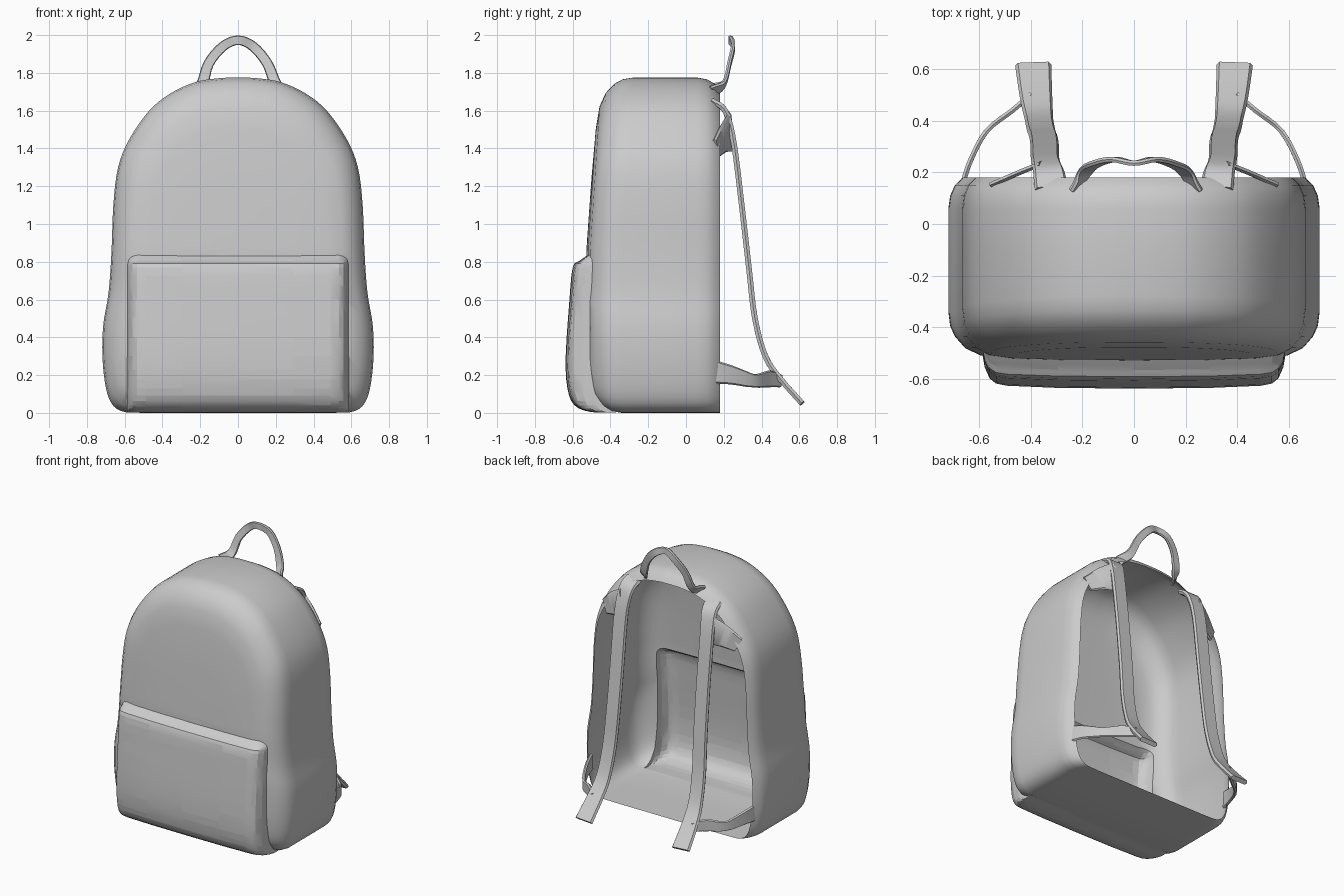
import bpy, bmesh
from mathutils import Vector

if "Cube" in bpy.data.objects:
    bpy.data.objects.remove(bpy.data.objects["Cube"])


def spline(pts, n=4):
    """Catmull-Rom points through pts."""
    p = [Vector(q) for q in pts]
    p = [2 * p[0] - p[1]] + p + [2 * p[-1] - p[-2]]
    out = []
    for i in range(1, len(p) - 2):
        a, b, c, d = p[i - 1:i + 3]
        for k in range(n):
            t = k / n
            out.append(0.5 * (2 * b + (c - a) * t + (2 * a - 5 * b + 4 * c - d) * t * t
                              + (3 * b - a - 3 * c + d) * t ** 3))
    return out + [p[-2]]


def smooth(ob, angle=0.7):
    bpy.ops.object.select_all(action='DESELECT')
    ob.select_set(True)
    bpy.context.view_layer.objects.active = ob
    bpy.ops.object.shade_smooth_by_angle(angle=angle)


def loft(name, rings):
    """Closed solid through a list of equal-length rings."""
    bm = bmesh.new()
    vs = [[bm.verts.new(p) for p in r] for r in rings]
    n = len(vs[0])
    for a, b in zip(vs, vs[1:]):
        for i in range(n):
            j = (i + 1) % n
            bm.faces.new((a[i], a[j], b[j], b[i]))
    bm.faces.new(vs[0])
    bm.faces.new(vs[-1])
    bmesh.ops.recalc_face_normals(bm, faces=bm.faces)
    me = bpy.data.meshes.new(name)
    bm.to_mesh(me)
    bm.free()
    ob = bpy.data.objects.new(name, me)
    bpy.context.collection.objects.link(ob)
    return ob


def ribbon(name, pts, across, widths, thick):
    """Webbing strip along pts; across is the width direction, or None for radial in xz."""
    path = spline(pts)
    rings = []
    last = len(path) - 1
    for i, p in enumerate(path):
        tan = (path[min(i + 1, last)] - path[max(i - 1, 0)]).normalized()
        w = Vector(across) if across else tan.cross(Vector((0, 1, 0)))
        w = (w - tan * w.dot(tan)).normalized()
        nrm = tan.cross(w)
        f = i / last * (len(widths) - 1)
        k = min(int(f), len(widths) - 2)
        half = (widths[k] + (widths[k + 1] - widths[k]) * (f - k)) / 2
        rings.append([p + w * half * a + nrm * thick / 2 * b
                      for a, b in ((-1, 0), (-.85, -1), (.85, -1), (1, 0), (.85, 1), (-.85, 1))])
    ob = loft(name, rings)
    smooth(ob)
    return ob


# main bag: arched outline lofted front to back
half = spline([(0.50, 0, 0.0), (0.62, 0, 0.01), (0.685, 0, 0.08), (0.715, 0, 0.25), (0.715, 0, 0.45),
               (0.685, 0, 0.64), (0.67, 0, 0.85), (0.66, 0, 1.1), (0.635, 0, 1.3), (0.575, 0, 1.45),
               (0.47, 0, 1.6), (0.36, 0, 1.69), (0.23, 0, 1.75), (0.1, 0, 1.772), (0, 0, 1.775)])
outline = half + [Vector((-p.x, 0, p.z)) for p in reversed(half[:-1])]
outline += [Vector((-0.25, 0, 0)), Vector((0, 0, 0)), Vector((0.25, 0, 0))]
MID = 0.88


def bag_ring(s, y):
    ring = []
    for p in outline:
        z = p.z if (y > 0 and p.z < MID) else MID + (p.z - MID) * s
        lean = 0.065 * max(0, z - 0.85) if y < -0.3 else 0
        ring.append((p.x * s, y + lean, z))
    return ring


bag = loft("bag_body", [bag_ring(s, y) for s, y in (
    (0.04, -0.528), (0.4, -0.526), (0.7, -0.52), (0.83, -0.508), (0.91, -0.48), (0.965, -0.435),
    (0.99, -0.395), (1, -0.34), (1, -0.1), (1, 0.06), (0.99, 0.11), (0.965, 0.15), (0.92, 0.18))])

# front pocket: side profile swept across the front
profile = spline([(0, -0.5, 0.85), (0, -0.565, 0.805), (0, -0.6, 0.77), (0, -0.617, 0.6), (0, -0.637, 0.3),
                  (0, -0.628, 0.13), (0, -0.59, 0.04), (0, -0.5, 0.004), (0, -0.36, 0.004)], 3)
profile += [Vector((0, -0.36, 0.4)), Vector((0, -0.36, 0.8))]
pocket = loft("front_pocket", [
    [(x * 0.98, -0.36 + (p.y + 0.36) * k, p.z) for p in profile]
    for x, k in ((-0.6, .5), (-0.59, .7), (-0.57, .86), (-0.545, .93), (-0.5, .96), (-0.3, .99), (0, 1),
                 (0.3, .99), (0.5, .96), (0.545, .93), (0.57, .86), (0.59, .7), (0.6, .5))])

# join the pocket into one shell and open the back
mod = bag.modifiers.new("join", 'BOOLEAN')
mod.operation = 'UNION'
mod.solver = 'EXACT'
mod.object = pocket
smooth(bag)
bpy.ops.object.modifier_apply(modifier=mod.name)
bpy.data.objects.remove(pocket)
bm = bmesh.new()
bm.from_mesh(bag.data)
back = [f for f in bm.faces if f.normal.y > 0.97 and f.calc_center_median().y > 0.172]
bmesh.ops.delete(bm, geom=back, context='FACES')
bm.to_mesh(bag.data)
bm.free()
smooth(bag)

# carry handle
ribbon("top_handle", [(-0.23, 0.13, 1.71), (-0.19, 0.2, 1.74), (-0.155, 0.23, 1.85), (-0.08, 0.25, 1.94),
                      (0, 0.235, 1.973), (0.08, 0.25, 1.94), (0.155, 0.23, 1.85), (0.2, 0.2, 1.74),
                      (0.24, 0.13, 1.7)], None, (0.07, 0.055, 0.05, 0.055, 0.07), 0.02)

# shoulder straps, yokes and lower webbing on both sides
for side, s in (("left", -1), ("right", 1)):
    ribbon(side + "_shoulder_strap",
           [(s * x, y, z) for x, y, z in (
               (0.32, 0.14, 1.65), (0.33, 0.2, 1.61), (0.34, 0.235, 1.52), (0.345, 0.262, 1.37),
               (0.345, 0.295, 1.1), (0.35, 0.335, 0.75), (0.36, 0.365, 0.5), (0.37, 0.42, 0.3),
               (0.38, 0.5, 0.18), (0.39, 0.615, 0.05))],
           (1, 0, 0), (0.13, 0.11, 0.11, 0.11, 0.14), 0.03)
    ribbon(side + "_strap_yoke",
           [(s * 0.34, 0.24, 1.49), (s * 0.43, 0.205, 1.46), (s * 0.535, 0.16, 1.4)],
           (0, 0, 1), (0.22, 0.17, 0.11), 0.02)
    ribbon(side + "_lower_strap",
           [(s * x, y, z) for x, y, z in (
               (0.67, 0.13, 0.22), (0.635, 0.24, 0.2), (0.57, 0.36, 0.17), (0.47, 0.44, 0.18),
               (0.4, 0.5, 0.17))],
           (0, 0, 1), (0.13, 0.1, 0.07, 0.09, 0.07), 0.02)
